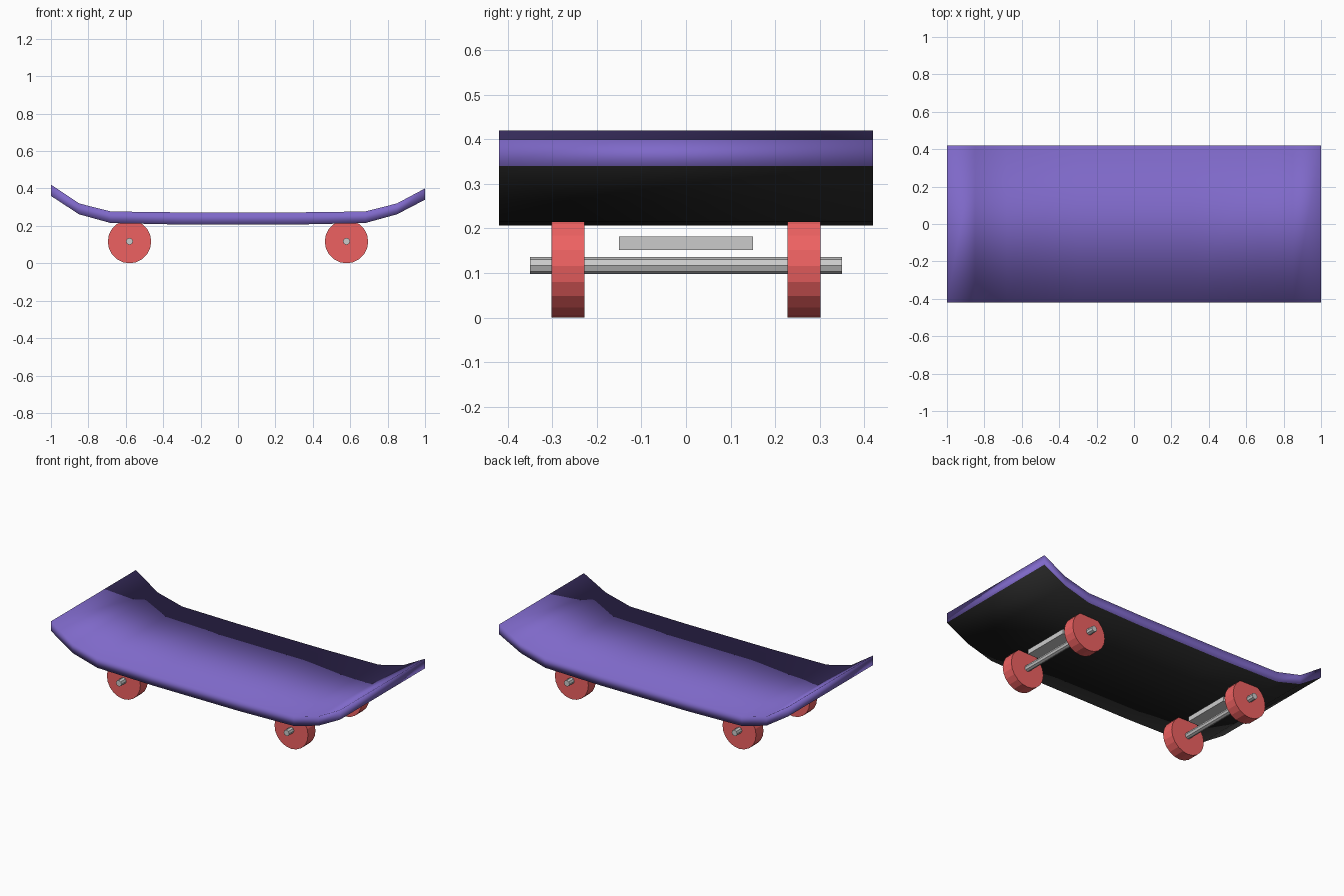
import bpy, bmesh, math

if "Cube" in bpy.data.objects:
    bpy.data.objects.remove(bpy.data.objects["Cube"])


def material(name, color):
    m = bpy.data.materials.new(name)
    m.diffuse_color = (*color, 1)
    m.use_nodes = True
    m.node_tree.nodes["Principled BSDF"].inputs["Base Color"].default_value = m.diffuse_color
    return m


purple = material("deck_purple", (0.21, 0.14, 0.58))
black = material("underside_black", (0.02, 0.02, 0.02))
red = material("wheel_red", (0.85, 0.12, 0.12))


def add_object(name, bm, mats=()):
    bmesh.ops.recalc_face_normals(bm, faces=bm.faces)
    mesh = bpy.data.meshes.new(name)
    bm.to_mesh(mesh)
    bm.free()
    for m in mats:
        mesh.materials.append(m)
    ob = bpy.data.objects.new(name, mesh)
    bpy.context.collection.objects.link(ob)
    return ob


# Deck: side profile (x, top z, bottom z) swept across the width, black underneath
PROFILE = [(-1, 0.42, 0.36), (-0.85, 0.32, 0.262), (-0.68, 0.277, 0.215),
           (-0.3, 0.272, 0.207), (0.3, 0.272, 0.207), (0.68, 0.277, 0.215),
           (0.85, 0.32, 0.262), (1, 0.40, 0.34)]
HALF_WIDTH = 0.42
bm = bmesh.new()
rings = []
for x, top, bottom in PROFILE:
    corners = [(-HALF_WIDTH, top), (HALF_WIDTH, top),
               (HALF_WIDTH, bottom), (-HALF_WIDTH, bottom)]
    rings.append([bm.verts.new((x, y, z)) for y, z in corners])
for a, b in zip(rings, rings[1:]):
    for i in range(4):
        j = (i + 1) % 4
        face = bm.faces.new((a[i], a[j], b[j], b[i]))
        face.material_index = 1 if i == 2 else 0
bm.faces.new(rings[0])
bm.faces.new(rings[-1])
for f in bm.faces:
    f.smooth = True
add_object("deck", bm, (purple, black))


def cylinder_y(name, x, y, z, radius, length, sides, mats=()):
    """Flat-shaded cylinder along y with a vertex at the bottom."""
    bm = bmesh.new()
    circles = []
    for end in (y - length / 2, y + length / 2):
        circles.append([bm.verts.new((x + radius * math.sin(math.tau * k / sides), end,
                                      z - radius * math.cos(math.tau * k / sides)))
                        for k in range(sides)])
    a, b = circles
    for k in range(sides):
        n = (k + 1) % sides
        bm.faces.new((a[k], a[n], b[n], b[k]))
    bm.faces.new(a)
    bm.faces.new(b)
    return add_object(name, bm, mats)


def box(name, center, size):
    bm = bmesh.new()
    bmesh.ops.create_cube(bm, size=1)
    for v in bm.verts:
        v.co = [c + s * p for c, s, p in zip(center, size, v.co)]
    return add_object(name, bm)


# Trucks: hanger bar, axle and two wheels at each end
WHEEL_R = 0.116
for end, x in (("rear", -0.58), ("front", 0.58)):
    box(end + "_hanger", (x, 0, 0.167), (0.12, 0.30, 0.03))
    cylinder_y(end + "_axle", x, 0, WHEEL_R + 0.001, 0.019, 0.70, 8)
    for side, y in (("left", 0.265), ("right", -0.265)):
        cylinder_y(f"{end}_{side}_wheel", x, y, WHEEL_R, WHEEL_R, 0.074, 20, (red,))
